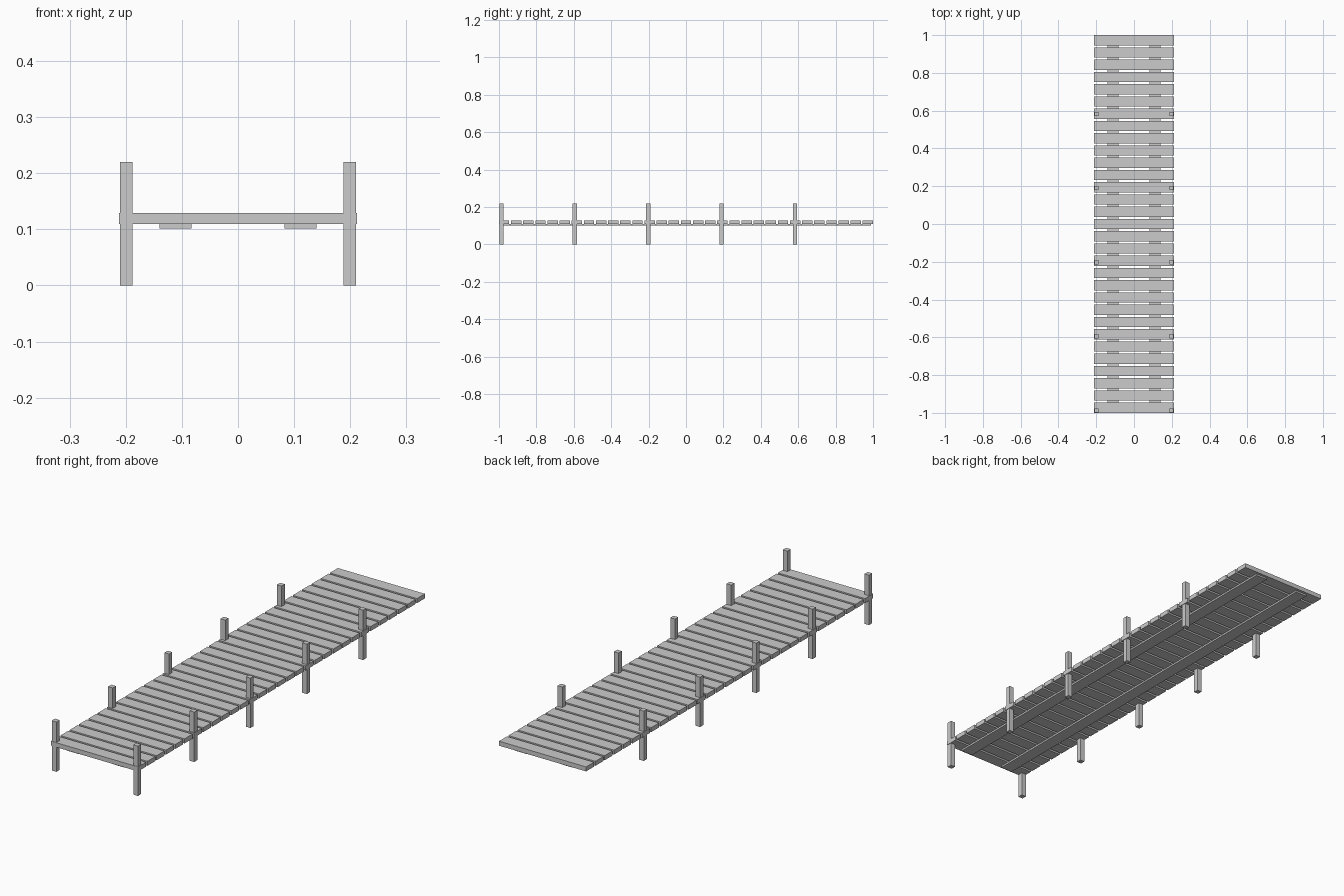
import bpy

if "Cube" in bpy.data.objects:
    bpy.data.objects.remove(bpy.data.objects["Cube"])


def box(name, center, size):
    bpy.ops.mesh.primitive_cube_add(size=1, location=center)
    ob = bpy.context.object
    ob.name = name
    ob.scale = size
    bpy.ops.object.transform_apply(location=False, rotation=False, scale=True)
    return ob


# Deck planks with narrow gaps between them
COUNT, WIDTH = 31, 0.055
pitch = (2.0 - WIDTH) / (COUNT - 1)
for i in range(COUNT):
    box(f"plank_{i + 1}", (0, -1 + WIDTH / 2 + i * pitch, 0.1195),
        (0.425, WIDTH, 0.02))

for side, s in (("left", -1), ("right", 1)):
    # Long flat stringers under the planks
    box(f"stringer_{side}", (s * 0.1115, 0, 0.1058), (0.057, 1.976, 0.008))

    # Square posts, starting at the front end
    for i in range(5):
        box(f"post_{side}_{i + 1}", (s * 0.199, -0.987 + i * 0.3925, 0.11),
            (0.0225, 0.0225, 0.22))
